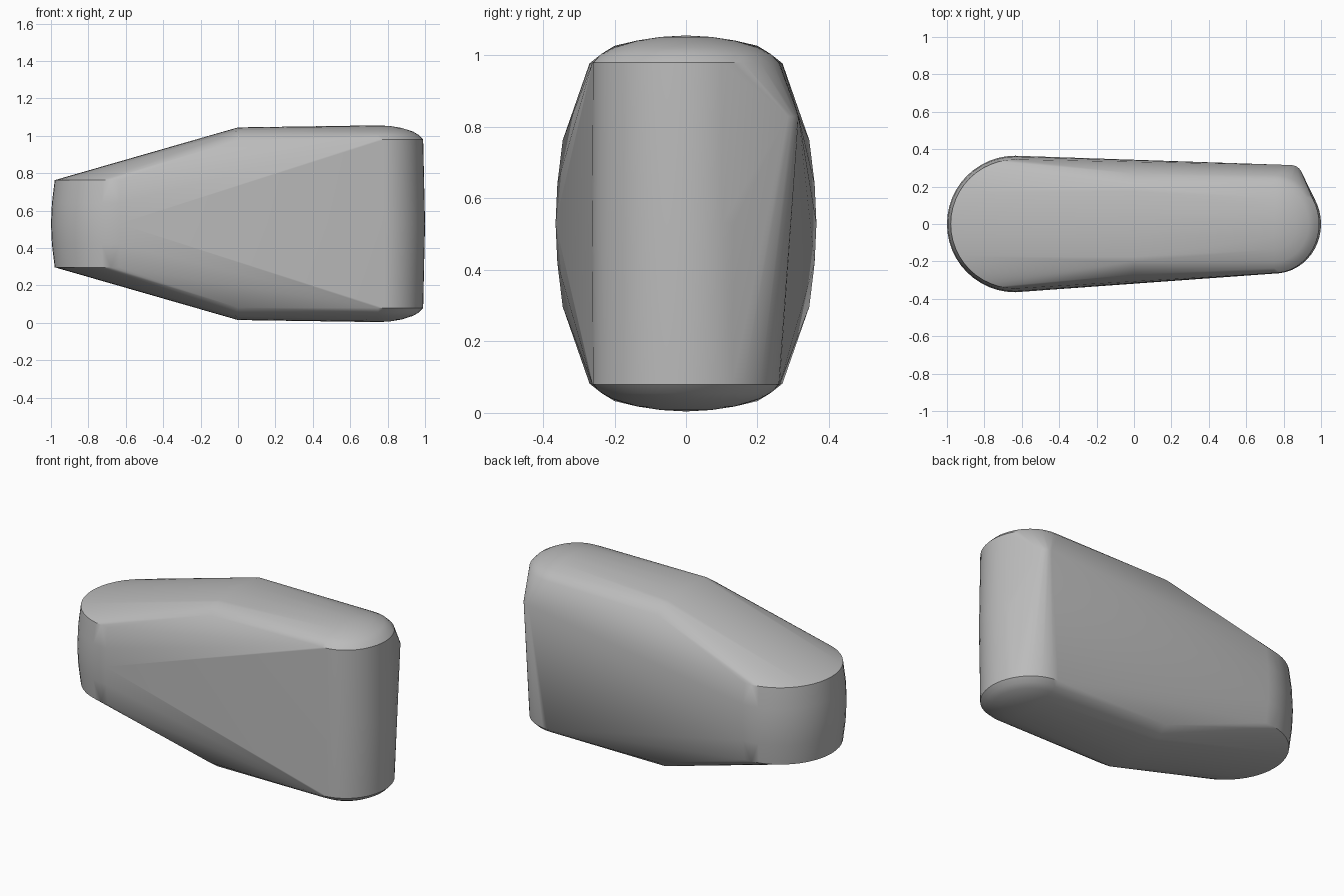
import bpy, bmesh
from math import sin, cos, pi, radians

cube = bpy.data.objects.get("Cube")
if cube:
    bpy.data.objects.remove(cube, do_unlink=True)

MID = 0.53   # height of the horizontal symmetry plane

mat = bpy.data.materials.new("plain grey")
mat.use_nodes = True
grey = (0.5, 0.5, 0.5, 1)
mat.diffuse_color = grey
mat.node_tree.nodes["Principled BSDF"].inputs["Base Color"].default_value = grey

bm = bmesh.new()


def add(x, y, h):
    """Point at height h above the middle plane, and its mirror below."""
    for s in ((1, -1) if h else (1,)):
        bm.verts.new((x, y, MID + s * h))


def half_round(cx, rx, ry, h, n=24):
    """Half ellipse bulging towards the sign of rx."""
    for i in range(n + 1):
        a = -pi / 2 + pi * i / n
        add(cx + rx * cos(a), ry * sin(a), h)


# Broad rounded end, slightly bellied
for h, r in ((0.0, 0.365), (0.11, 0.36), (0.233, 0.345)):
    half_round(-0.635, -r, r, h)

# Tall narrow end: upright side with domed caps
half_round(0.75, 0.25, 0.265, 0.0)
for h, k in ((0.45, 1), (0.475, 0.9), (0.493, 0.77), (0.512, 0.52), (0.522, 0.27)):
    half_round(0.75, 0.24 * k, 0.262 * k, h)
add(0.75, 0, 0.526)

# Ridge section in the middle: crowned top with chamfered edges
for i in range(-8, 9):
    t = i / 8
    add(0, 0.2 * t, 0.515 - 0.018 * t * t)
for side in (-1, 1):
    add(0, 0.27 * side, 0.448)

# Small rounded corner on the rear upper edge
for i in range(7):
    a = pi / 2 * i / 6
    bm.verts.new((0.84 + 0.06 * sin(a), 0.255 + 0.06 * cos(a), 0.83))

# Skin the sections into one convex body
hull = bmesh.ops.convex_hull(bm, input=bm.verts[:])
junk = {v for v in hull["geom_interior"] + hull["geom_unused"]
        if isinstance(v, bmesh.types.BMVert)}
bmesh.ops.delete(bm, geom=list(junk), context="VERTS")
bmesh.ops.recalc_face_normals(bm, faces=bm.faces[:])

mesh = bpy.data.meshes.new("tapered_body")
bm.to_mesh(mesh)
bm.free()
mesh.materials.append(mat)
body = bpy.data.objects.new("tapered_body", mesh)
bpy.context.collection.objects.link(body)

bpy.ops.object.select_all(action="DESELECT")
body.select_set(True)
bpy.context.view_layer.objects.active = body
bpy.ops.object.shade_smooth_by_angle(angle=radians(30))
